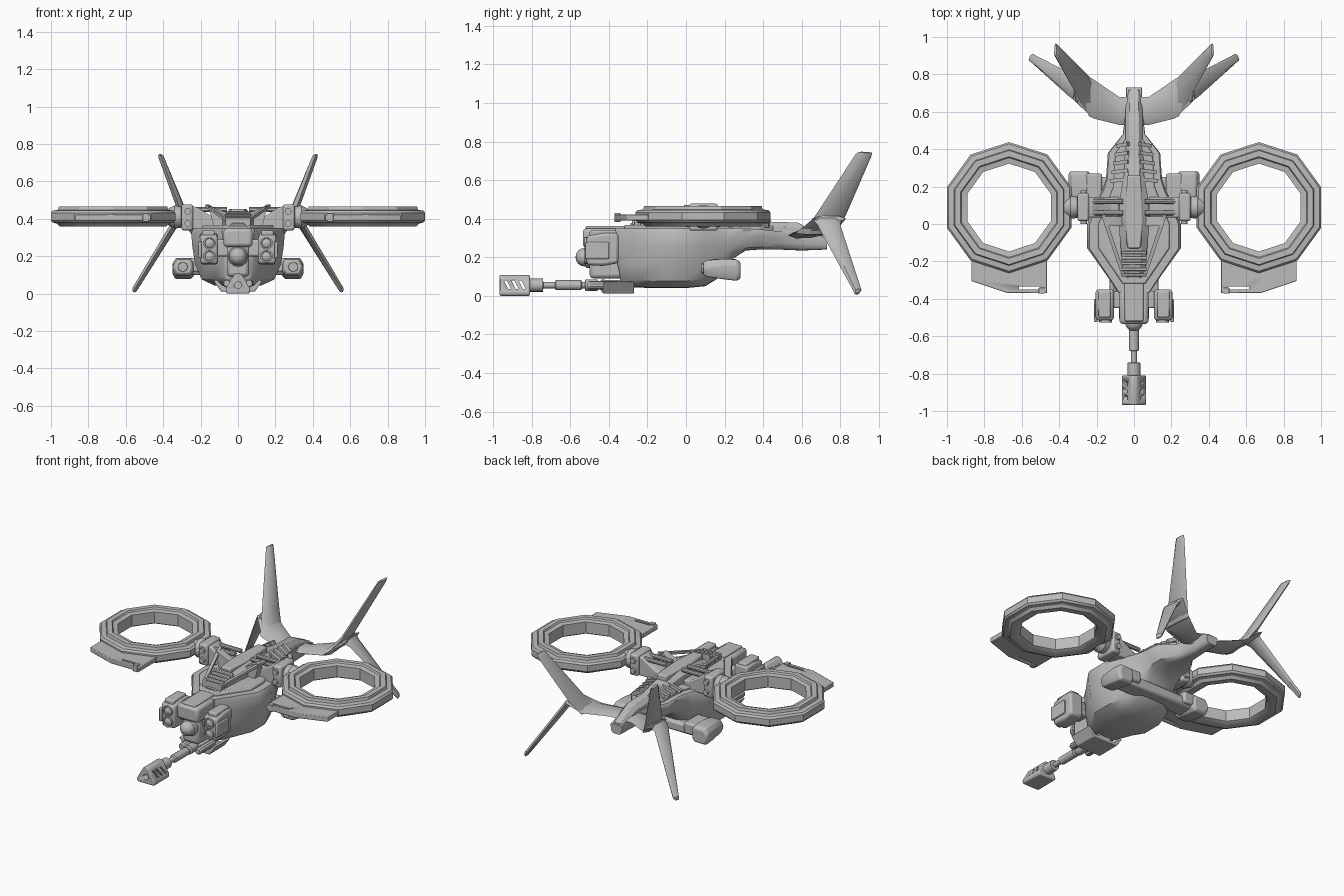
import bpy, bmesh, math
from mathutils import Vector, Matrix

if "Cube" in bpy.data.objects:
    bpy.data.objects.remove(bpy.data.objects["Cube"], do_unlink=True)

GREY = (0.5, 0.5, 0.5, 1)
mat = bpy.data.materials.new("mid grey")
mat.use_nodes = True
mat.diffuse_color = GREY
mat.node_tree.nodes["Principled BSDF"].inputs["Base Color"].default_value = GREY


def finish(name, bm, mirror=False, bevel=0, angle=32, cutters=()):
    """Turn a bmesh into a shaded object, with optional cuts, bevel and mirroring."""
    bmesh.ops.recalc_face_normals(bm, faces=bm.faces)
    me = bpy.data.meshes.new(name)
    bm.to_mesh(me)
    bm.free()
    me.materials.append(mat)
    me.shade_smooth()
    me.set_sharp_from_angle(angle=math.radians(angle))
    ob = bpy.data.objects.new(name, me)
    bpy.context.collection.objects.link(ob)
    if bevel:
        m = ob.modifiers.new("bevel", 'BEVEL')
        m.width, m.segments, m.limit_method = bevel, 2, 'ANGLE'
    for c in cutters:
        m = ob.modifiers.new("cut", 'BOOLEAN')
        m.object, m.operation, m.solver = c, 'DIFFERENCE', 'EXACT'
        c.hide_render = c.hide_viewport = True
        c.display_type = 'WIRE'
    if mirror:
        ob.modifiers.new("mirror", 'MIRROR')
    return ob


def loft(name, rings, caps=True, closed=False, **kw):
    bm = bmesh.new()
    loops = [[bm.verts.new(p) for p in r] for r in rings]
    n = len(rings[0])
    pairs = list(zip(loops, loops[1:])) + ([(loops[-1], loops[0])] if closed else [])
    for a, b in pairs:
        for i in range(n):
            j = (i + 1) % n
            bm.faces.new((a[i], a[j], b[j], b[i]))
    if caps and not closed:
        bm.faces.new(loops[0])
        bm.faces.new(loops[-1])
    return finish(name, bm, **kw)


def box(name, x, y, z, **kw):
    """Box from three (low, high) ranges."""
    return loft(name, [[(x[0], y[0], h), (x[1], y[0], h), (x[1], y[1], h), (x[0], y[1], h)]
                       for h in z], **kw)


def prism(name, pts, span, axis='z', **kw):
    """Extrude a flat outline along an axis; the points are xy or xz."""
    put = (lambda p, d: (p[0], p[1], d)) if axis == 'z' else (lambda p, d: (p[0], d, p[1]))
    return loft(name, [[put(p, d) for p in pts] for d in span], **kw)


def lathe(name, profile, centre, axis='y', segs=16, closed=False, **kw):
    """Spin (radius, distance) pairs around an axis through centre."""
    c = Vector(centre)
    rings = []
    for r, d in profile:
        ring = []
        for i in range(segs):
            a = math.tau * i / segs + math.pi / 2
            u, v = r * math.cos(a), r * math.sin(a)
            ring.append(c + Vector({'x': (d, u, v), 'y': (u, d, v), 'z': (u, v, d)}[axis]))
        rings.append(ring)
    return loft(name, rings, closed=closed, **kw)


def beam(name, p, q, w, h, **kw):
    p, q = Vector(p), Vector(q)
    side = (q - p).cross(Vector((0, 0, 1))).normalized() * w / 2
    up = side.cross(q - p).normalized() * h / 2
    return loft(name, [[e + side + up, e - side + up, e - side - up, e + side - up]
                       for e in (p, q)], **kw)


def blade(name, stations, normal, t, **kw):
    """Tapered aerofoil; every station is (front point, back point, thickness factor)."""
    n = Vector(normal).normalized() * t / 2
    rings = []
    for f, b, k in stations:
        f, b = Vector(f), Vector(b)
        m, r = f.lerp(b, .25), f.lerp(b, .8)
        rings.append([f, m + n * k, r + n * k * .8, b, r - n * k * .8, m - n * k])
    return loft(name, rings, **kw)


# Hull: rounded belly under a flat deck, running back into the tail boom
HALF = [(0, 0), (.5, .01), (.78, .12), (.92, .38), (.98, .7), (1, .93), (.95, 1)]
HULL = [(-.365, .085, .19, .35), (-.335, .105, .06, .35), (-.27, .15, .043, .35),
        (-.13, .25, .04, .35), (0, .25, .04, .35), (.1, .21, .05, .35),
        (.18, .17, .1, .35), (.24, .15, .19, .35), (.31, .145, .235, .35),
        (.38, .14, .24, .345), (.48, .06, .24, .335), (.6, .045, .235, .335),
        (.73, .042, .24, .3)]
rings = []
for y, w, lo, hi in HULL:
    right = [(w * a, y, lo + (hi - lo) * b) for a, b in HALF]
    rings.append(right + [(-x, yy, z) for x, yy, z in reversed(right[1:])])
loft("hull", rings, angle=38)

# Raised deck panel and long roof spine
prism("deck_panel", [(-.06, -.32), (.06, -.32), (.19, -.13), (.19, 0), (.11, .2), (.1, .38),
                     (.04, .46), (-.04, .46), (-.1, .38), (-.11, .2), (-.19, 0), (-.19, -.13)],
      (.33, .368), bevel=.008)
SPINE = [(-.29, .055, .375), (-.2, .065, .4), (-.08, .075, .43), (.02, .085, .445),
         (.14, .075, .445), (.25, .055, .42), (.42, .046, .385), (.58, .046, .38), (.72, .04, .31)]
loft("roof_spine", [[(-w, y, .29), (-w, y, z - .025), (-w * .55, y, z), (w * .55, y, z),
                     (w, y, z - .025), (w, y, .29)] for y, w, z in SPINE], bevel=.004)
prism("spine_cap", [(-.035, -.13), (.035, -.13), (.05, .02), (.035, .26), (-.035, .26), (-.05, .02)],
      (.41, .453), bevel=.008)
for i in range(5):
    y = -.28 + i * .03
    box(f"front_vent_{i + 1}", (-.068, .068), (y, y + .016), (.36, .408 + i * .008), bevel=.004)
    y = .23 + i * .047
    beam(f"rear_rib_{i + 1}", (.03, y + .01, .4), (.125 - i * .009, y, .365), .02, .025, mirror=True)
beam("roof_strut", (.058, -.27, .395), (.165, .05, .47), .02, .016, mirror=True)
prism("roof_strut_foot", [(.06, .36), (.13, .36), (.16, .47), (.145, .47), (.06, .43)],
      (-.01, .04), 'y', mirror=True)

# Nose: upper bracket, sensor ball, chin
box("nose_bracket", (-.078, .078), (-.535, -.32), (.25, .35), bevel=.018)
box("nose_plate", (-.05, .05), (-.52, -.3), (.34, .362), bevel=.006)
box("nose_chin", (-.06, .06), (-.5, -.32), (.09, .26), bevel=.02)
lathe("sensor_ball", [(.048 * math.sin(math.pi * i / 8 + 1e-3), -.048 * math.cos(math.pi * i / 8))
                      for i in range(9)], (0, -.525, .2))
lathe("sensor_collar", [(.055, 0), (.055, .03)], (0, -.52, .2), bevel=.006)

# Twin sensor boxes beside the nose
loft("sensor_box", [[(.108, y, lo), (.2, y, lo), (.205, y, hi), (.108, y, hi)]
                    for y, lo, hi in ((-.515, .16, .31), (-.43, .155, .325), (-.35, .17, .325))],
     mirror=True, bevel=.014)
box("sensor_hood", (.125, .19), (-.5, -.36), (.3, .338), mirror=True, bevel=.008)
box("sensor_side_fins", (.195, .213), (-.525, -.4), (.19, .28), mirror=True, bevel=.005)
box("sensor_bridge", (.05, .13), (-.45, -.36), (.2, .29), mirror=True, bevel=.01)
for part, z in (("upper", .27), ("lower", .2)):
    lathe(f"{part}_lens", [(.034, .03), (.034, -.012), (.026, -.012), (.024, -.004), (.01, -.012)],
          (.152, -.515, z), mirror=True)

# Chin gun: cradle, stepped barrel and slotted three-sided muzzle
prism("gun_cradle", [(-.09, .012), (.09, .012), (.132, .07), (.115, .075), (.075, .035),
                     (-.075, .035), (-.115, .075), (-.132, .07)], (-.43, -.27), 'y', bevel=.004)
box("gun_block", (-.05, .05), (-.44, -.27), (.015, .082), bevel=.012)
lathe("gun_barrel", [(.03, -.42), (.03, -.44), (.02, -.445), (.02, -.455), (.03, -.46), (.03, -.52),
                     (.018, -.525), (.018, -.54), (.026, -.545), (.026, -.675), (.016, -.68),
                     (.016, -.74), (.034, -.742), (.034, -.82)], (0, 0, .055))
lathe("recoil_rod", [(.017, -.51), (.022, -.5), (.022, -.35)], (.06, 0, .055), segs=10, mirror=True)
slots = []
for i in range(3):
    y = -.925 + i * .038
    slots.append(prism(f"slot_cutter_{i + 1}", [(-.1, .035), (.1, .035), (.1, .08), (-.1, .08)],
                       (y - .007, y + .007), 'y'))
    slots[-1].data.transform(Matrix.Shear('XZ', 4, (0, 0)))
    for v in slots[-1].data.vertices:
        v.co.y += (.057 - v.co.z) * .5
bore = lathe("bore_cutter", [(.018, -1), (.018, -.9)], (0, 0, .045))
prism("gun_muzzle", [(-.058, 0), (.058, 0), (.066, .012), (.064, .028), (.022, .1), (.01, .108),
                     (-.01, .108), (-.022, .1), (-.064, .028), (-.066, .012)],
      (-.967, -.81), 'y', bevel=.006, cutters=slots + [bore])

# Rotor ducts: ten-sided stepped rings, each with a slotted front flap
DUCT = [(.235, .375), (.262, .36), (.3, .36), (.315, .375), (.34, .38), (.35, .392), (.35, .432),
        (.34, .444), (.31, .448), (.305, .465), (.272, .465), (.266, .455), (.235, .45)]
lathe("rotor_duct", DUCT, (.668, .088, 0), 'z', segs=10, closed=True, mirror=True)
flap_slot = box("flap_slot_cutter", (.5, .615), (-.35, -.333), (.3, .5))
prism("duct_flap", [(.87, -.14), (.87, -.305), (.675, -.37), (.465, -.37), (.465, -.16),
                    (.56, -.2), (.67, -.24), (.78, -.2)], (.39, .422),
      mirror=True, bevel=.004, cutters=[flap_slot])
box("flap_hinge", (.478, .51), (-.372, -.34), (.383, .43), mirror=True, bevel=.003)

# Duct pylons: sloped root, joint block, bolts, rods and hub
prism("pylon_root", [(.08, .34), (.25, .34), (.25, .465), (.225, .465), (.12, .4), (.08, .4)],
      (.035, .145), 'y', mirror=True, bevel=.008)
box("pylon_block", (.24, .303), (.015, .165), (.338, .478), mirror=True, bevel=.012)
for part, z in (("upper", .44), ("lower", .375)):
    lathe(f"{part}_bolt", [(.018, 0), (.018, .18)], (.268, 0, z), segs=12, mirror=True)
for part, y in (("front", .06), ("rear", .12)):
    lathe(f"{part}_pylon_rod", [(.014, .06), (.014, .25)], (0, y, .45), 'x', segs=10, mirror=True)
lathe("duct_hub", [(.035, .29), (.058, .305), (.062, .34), (.045, .37), (.03, .41)],
      (0, .09, .41), 'x', mirror=True)

# Side pods carried on one crossbeam behind the belly
box("pod_crossbeam", (-.28, .28), (.13, .25), (.1, .165), bevel=.015)
loft("side_pod", [[(.25 + s, y, lo), (.335 - s, y, lo), (.35 - s, y, lo + .03), (.35 - s, y, hi - .03),
                   (.33 - s, y, hi), (.25 + s, y, hi), (.235 + s, y, hi - .02), (.235 + s, y, lo + .02)]
                  for y, lo, hi, s in ((.09, .108, .175, .012), (.11, .098, .185, .004),
                                       (.2, .085, .192, 0), (.265, .078, .188, 0), (.282, .09, .175, .008))],
     mirror=True, bevel=.006)
lathe("pod_nozzle", [(.026, .06), (.03, .1)], (.295, .02, .143), segs=8, mirror=True)
box("pod_shoulder", (.17, .26), (.12, .27), (.115, .19), mirror=True, bevel=.012)

# Tail: shallow V plate, then an upper and a lower swept fin each side
blade("tail_plate", [((0, .53, .315), (0, .68, .315), 1), ((.08, .53, .315), (.08, .68, .315), 1),
                     ((.22, .565, .325), (.22, .775, .335), 1),
                     ((.325, .665, .4), (.31, .83, .4), .9)], (-.2, 0, 1), .036, mirror=True)
blade("upper_fin", [((.235, .57, .325), (.225, .775, .325), 1), ((.29, .66, .4), (.28, .83, .42), 1.1),
                    ((.412, .88, .735), (.412, .962, .725), .8),
                    ((.42, .895, .746), (.42, .965, .742), .4)], (1, 0, -.4), .036, mirror=True)
blade("lower_fin", [((.3, .65, .4), (.29, .81, .405), 1), ((.345, .68, .37), (.33, .8, .37), 1),
                    ((.553, .868, .025), (.543, .91, .03), .8),
                    ((.56, .875, .01), (.55, .9, .012), .4)], (1, 0, .6), .036, mirror=True)
